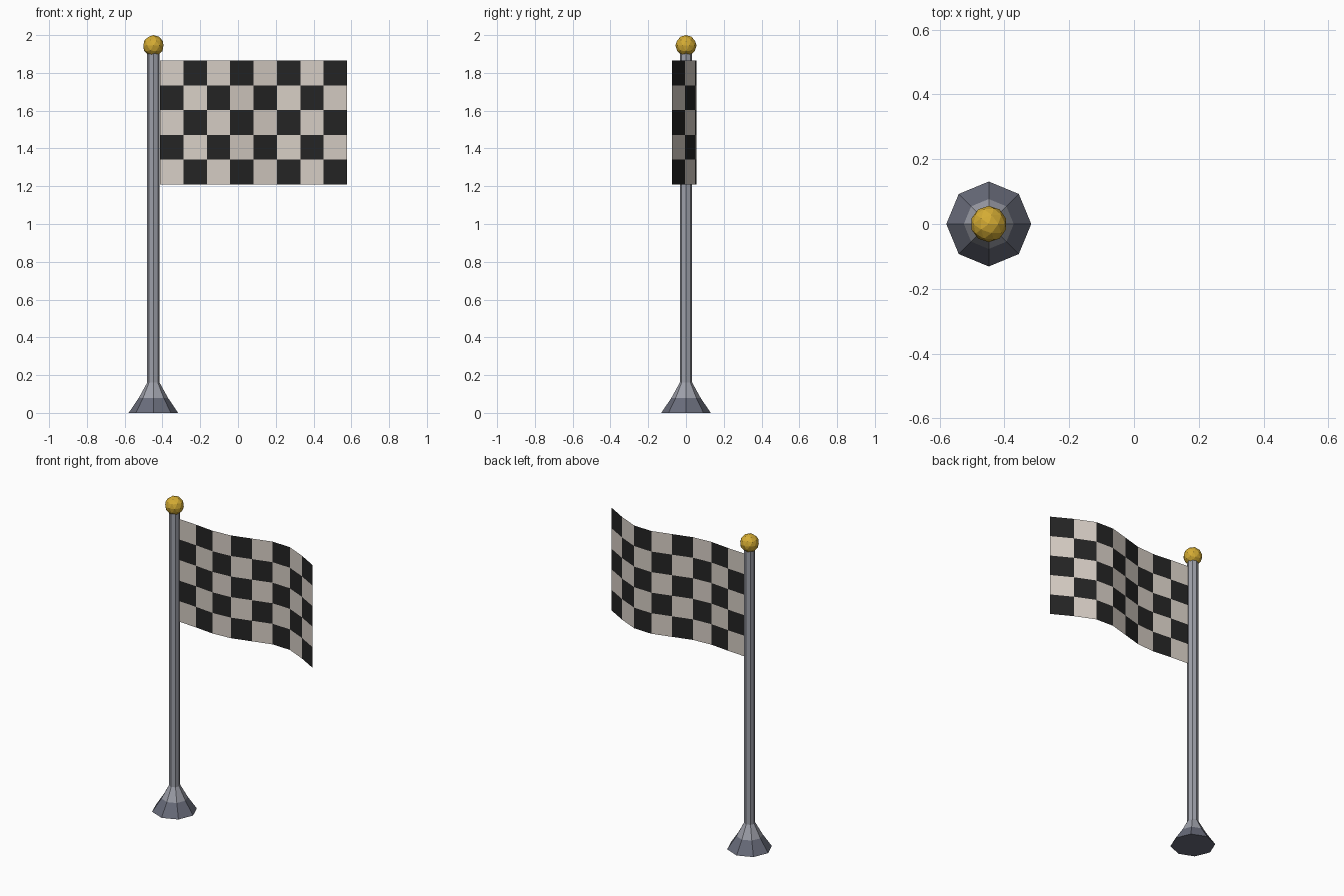
import bpy, bmesh, math

cube = bpy.data.objects.get("Cube")
if cube:
    bpy.data.objects.remove(cube)


def material(name, rgb):
    m = bpy.data.materials.new(name)
    m.use_nodes = True
    m.diffuse_color = (*rgb, 1)
    m.node_tree.nodes["Principled BSDF"].inputs["Base Color"].default_value = (*rgb, 1)
    return m


def add_object(name, bm, mats):
    mesh = bpy.data.meshes.new(name)
    bm.to_mesh(mesh)
    bm.free()
    for m in mats:
        mesh.materials.append(m)
    ob = bpy.data.objects.new(name, mesh)
    bpy.context.collection.objects.link(ob)
    return ob


steel = material("light steel", (0.34, 0.35, 0.40))
dark_steel = material("dark steel", (0.14, 0.15, 0.195))
gold = material("gold", (0.66, 0.41, 0.034))
cloth = material("off white cloth", (0.68, 0.62, 0.56))
black = material("black cloth", (0.018, 0.018, 0.018))

POLE_X = -0.448
SIDES = 8


def turned(name, profile, mats, rule=lambda z: 0):
    """Stack of eight-sided rings given as (radius, height), capped at both ends."""
    bm = bmesh.new()
    rings = []
    for r, z in profile:
        angles = [2 * math.pi * i / SIDES for i in range(SIDES)]
        rings.append([bm.verts.new((POLE_X + r * math.cos(a), r * math.sin(a), z)) for a in angles])
    for low, high in zip(rings, rings[1:]):
        for i in range(SIDES):
            j = (i + 1) % SIDES
            bm.faces.new((low[i], low[j], high[j], high[i]))
    bm.faces.new(rings[0][::-1])
    bm.faces.new(rings[-1])
    for f in bm.faces:
        f.material_index = rule(f.calc_center_median().z)
    return add_object(name, bm, mats)


# Flared foot: dark lower half, light upper half
turned("base", [(0.131, 0), (0.077, 0.08), (0.033, 0.16)], [steel, dark_steel],
       lambda z: 1 if z < 0.08 else 0)

# Pole
turned("pole", [(0.033, 0.16), (0.033, 1.91)], [steel])

# Ball on top
bm = bmesh.new()
bmesh.ops.create_icosphere(bm, subdivisions=2, radius=0.056)
bmesh.ops.translate(bm, verts=bm.verts, vec=(POLE_X, 0, 1.944))
add_object("finial_ball", bm, [gold])

# Chequered flag: a single sheet whose wave grows away from the pole
COLS, ROWS = 8, 5
LEFT, RIGHT, BOTTOM, TOP = -0.412, 0.577, 1.21, 1.865
bm = bmesh.new()
grid = []
for c in range(COLS + 1):
    t = c / COLS
    x = LEFT + (RIGHT - LEFT) * t
    y = -0.09 * t * math.sin(7.25 * t)
    grid.append([bm.verts.new((x, y, TOP + (BOTTOM - TOP) * r / ROWS)) for r in range(ROWS + 1)])
for c in range(COLS):
    for r in range(ROWS):
        f = bm.faces.new((grid[c][r], grid[c][r + 1], grid[c + 1][r + 1], grid[c + 1][r]))
        f.material_index = (c + r) % 2
add_object("flag", bm, [cloth, black])
